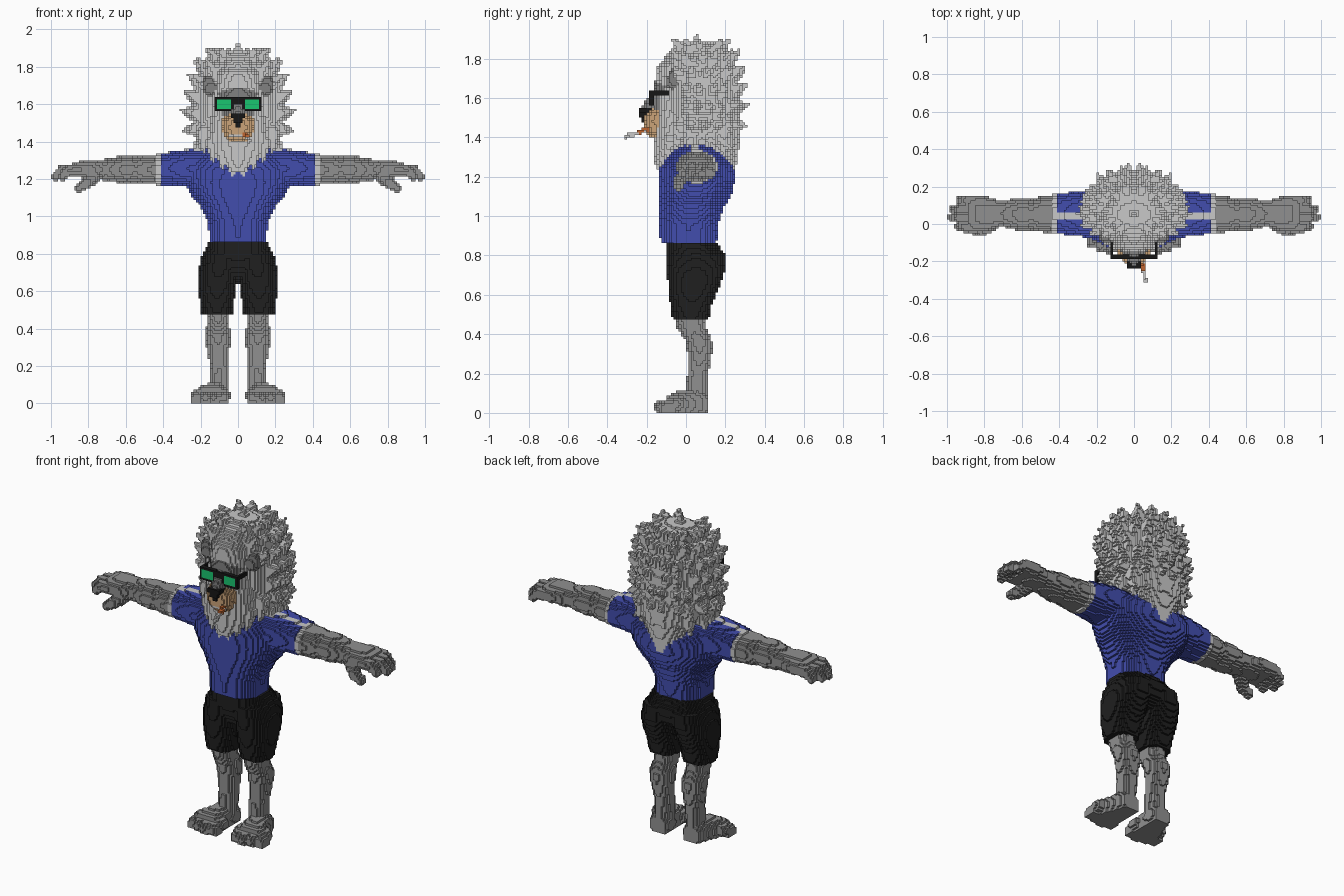
import bpy, math, random
from mathutils import Vector

random.seed(4)
H = 0.0125                       # edge length of one block
cells = {}                       # block index -> part name


def put(part, i, j, k, mirror):
    if k < 0:
        return
    cells[i, j, k] = part
    if mirror:
        cells[-1 - i, j, k] = part


def scan(lo, hi):
    r = [range(math.floor(a / H), math.ceil(b / H) + 1) for a, b in zip(lo, hi)]
    for i in r[0]:
        for j in r[1]:
            for k in r[2]:
                yield i, j, k, ((i + .5) * H, (j + .5) * H, (k + .5) * H)


def loft(part, axis, secs, mirror=True, power=2.0):
    """Stack of ellipses along an axis: (position, centre a, centre b, radius a, radius b)."""
    secs = sorted(secs)
    a, b = [n for n in range(3) if n != axis]
    lo, hi = [0] * 3, [0] * 3
    lo[axis], hi[axis] = secs[0][0], secs[-1][0]
    for n, c, r in ((a, 1, 3), (b, 2, 4)):
        lo[n] = min(s[c] - s[r] for s in secs)
        hi[n] = max(s[c] + s[r] for s in secs)
    for i, j, k, p in scan(lo, hi):
        t = p[axis]
        for s, e in zip(secs, secs[1:]):
            if s[0] <= t <= e[0]:
                f = (t - s[0]) / (e[0] - s[0])
                ca, cb, ra, rb = (s[n] + (e[n] - s[n]) * f for n in (1, 2, 3, 4))
                if abs((p[a] - ca) / ra) ** power + abs((p[b] - cb) / rb) ** power <= 1:
                    put(part, i, j, k, mirror)
                break


def tube(part, p, q, r0, r1, mirror=True):
    """Round tapered bar from p to q."""
    p, q = Vector(p), Vector(q)
    d, r = q - p, max(r0, r1)
    lo = [min(u, v) - r for u, v in zip(p, q)]
    hi = [max(u, v) + r for u, v in zip(p, q)]
    for i, j, k, c in scan(lo, hi):
        c = Vector(c)
        t = max(0, min(1, (c - p).dot(d) / d.length_squared))
        if (c - p - d * t).length <= r0 + (r1 - r0) * t:
            put(part, i, j, k, mirror)


def box(part, lo, hi, mirror=True):
    for i, j, k, c in scan(lo, hi):
        if all(l <= v <= h for l, v, h in zip(lo, c, hi)):
            put(part, i, j, k, mirror)


# Lower legs
loft("lower_legs", 2, [(.04, .11, .055, .055, .055), (.12, .105, .055, .05, .055),
     (.2, .1, .06, .05, .053), (.28, .105, .07, .06, .06), (.36, .108, .068, .07, .066),
     (.43, .107, .03, .058, .075), (.52, .11, .015, .06, .075)])
# Feet, splayed outward, with toes
loft("feet", 1, [(-.1, .15, .035, .09, .05), (-.05, .14, .04, .08, .066),
     (.02, .122, .045, .066, .07), (.08, .112, .045, .06, .065), (.112, .11, .04, .05, .05)], power=2.6)
for x, y in ((.08, -.12), (.13, -.13), (.178, -.12), (.222, -.1)):
    tube("feet", (x - .01, y + .06, .045), (x, y, .03), .034, .03)
    box("feet", (x - .025, y - .02, 0), (x + .025, y + .05, .03))

# Shorts: a leg on each side and the seat
loft("shorts", 2, [(.475, .112, .025, .082, .092), (.55, .113, .026, .092, .105),
     (.65, .11, .04, .106, .132), (.72, .102, .05, .108, .148), (.8, .09, .05, .1, .148)], power=2.4)
loft("shorts", 2, [(.68, 0, .04, .1, .1), (.74, 0, .05, .17, .14), (.8, 0, .05, .185, .152),
     (.863, 0, .025, .16, .13)], power=2.4)

# Shirt: chest and sleeves
loft("shirt", 2, [(.863, 0, .012, .155, .143), (.96, 0, .016, .157, .148), (1.05, 0, .03, .2, .166),
     (1.11, 0, .045, .25, .185), (1.18, 0, .055, .285, .195), (1.25, 0, .055, .3, .19),
     (1.31, 0, .05, .28, .16), (1.36, 0, .05, .2, .07)], power=2.2)
loft("shirt", 0, [(.15, .05, 1.26, .12, .1), (.26, .055, 1.26, .125, .1),
     (.35, .055, 1.258, .113, .09), (.4125, .055, 1.253, .108, .085)], power=2.3)
# Pale stripe on top of each shoulder, and cuffs
for (i, j, k), n in list(cells.items()):
    if n == "shirt" and .02 < (j + .5) * H < .065 and (k + .5) * H > 1.3 and abs((i + .5) * H) > .2:
        cells[i, j, k] = "shoulder_stripes"
loft("cuffs", 0, [(.4125, .055, 1.25, .106, .084), (.4375, .055, 1.25, .106, .084)])

# Arms
loft("arms", 0, [(.4375, .052, 1.25, .1, .08), (.5, .052, 1.25, .095, .08), (.545, .05, 1.25, .083, .072),
     (.6, .05, 1.252, .088, .077), (.66, .053, 1.25, .08, .068), (.72, .055, 1.248, .066, .055)])
# Hands: palm, curved fingers, thumb
loft("hands", 0, [(.7, .055, 1.247, .065, .054), (.77, .055, 1.25, .088, .05),
     (.84, .055, 1.252, .1, .045), (.89, .055, 1.247, .098, .036)], power=2.4)
for y, x in ((-.015, .945), (.033, .98), (.08, .972), (.125, .94)):
    tube("hands", (.86, y, 1.25), (x - .04, y, 1.245), .032, .029)
    tube("hands", (x - .04, y, 1.245), (x - .006, y, 1.215), .029, .023)
tube("hands", (.76, .0, 1.22), (.81, -.035, 1.175), .036, .03)
tube("hands", (.81, -.035, 1.175), (.85, -.035, 1.152), .03, .024)

# Mane: main mass, front with beard, back cape
loft("mane", 2, [(1.33, 0, .1, .15, .12), (1.43, 0, .08, .23, .18), (1.55, 0, .08, .25, .195),
     (1.7, 0, .075, .235, .19), (1.8, 0, .06, .19, .155), (1.86, 0, .055, .13, .1), (1.89, 0, .055, .07, .05)])
loft("mane", 2, [(1.24, 0, -.12, .04, .035), (1.31, 0, -.09, .11, .07), (1.4, 0, -.06, .17, .1),
     (1.52, 0, -.06, .15, .1), (1.67, 0, -.07, .125, .085), (1.76, 0, -.055, .12, .09),
     (1.85, 0, -.01, .09, .06)])
loft("mane", 2, [(1.17, 0, .225, .02, .025), (1.25, 0, .2, .09, .055), (1.36, 0, .17, .17, .1),
     (1.48, 0, .14, .2, .14)])
# Tufts in rings: (height, radius x, radius y, tufts per half, rise, first angle)
for z, rx, ry, n, rise, first in ((1.39, .2, .16, 6, -.05, -25), (1.47, .235, .18, 6, -.015, -20),
        (1.55, .245, .19, 7, .02, -30), (1.63, .235, .19, 6, .035, -32), (1.71, .22, .18, 7, .045, -40),
        (1.78, .185, .155, 6, .06, -60), (1.84, .12, .1, 5, .055, -80)):
    for s in range(n):
        a = math.radians(first + (90 - first) * (s + random.uniform(.3, .7)) / n)
        c, d = math.cos(a), math.sin(a)
        g = random.uniform(.042, .062)
        tube("mane", (c * rx * .95, .07 + d * ry * .95, z),
             (c * (rx + g), .07 + d * (ry + g), z + rise), .045, .008)
tube("mane", (0, .055, 1.86), (0, .055, 1.912), .05, .01)
# Beard and nape points
for x, y, z in ((.03, -.13, 1.215), (.085, -.125, 1.255), (.135, -.1, 1.29), (.185, -.05, 1.345)):
    tube("mane", (x, y + .02, z + .1), (x, y, z), .04, .008)
for x, z in ((.05, 1.2), (.11, 1.25), (.16, 1.31)):
    tube("mane", (x, .19, z + .12), (x, .225 - x * .2, z), .045, .01)

# Ears
tube("ears", (.145, -.06, 1.685), (.16, -.055, 1.72), .045, .034)

# Face and nose bridge
loft("face", 2, [(1.47, 0, -.11, .07, .07), (1.54, 0, -.11, .085, .075), (1.6, 0, -.1, .1, .075),
     (1.66, 0, -.09, .11, .075), (1.69, 0, -.09, .07, .07)])
tube("face", (0, -.15, 1.6), (0, -.185, 1.54), .04, .04)
# Muzzle with a mouth line, and nose
loft("muzzle", 2, [(1.395, 0, -.13, .045, .05), (1.43, 0, -.14, .075, .07), (1.48, 0, -.14, .09, .08),
     (1.52, 0, -.135, .082, .075), (1.55, 0, -.12, .06, .06)])
for (i, j, k), n in list(cells.items()):
    if n == "muzzle" and abs((k + .5) * H - 1.431) < H / 2 and abs((i + .5) * H) < .05:
        cells[i, j, k] = "teeth"
for w, z0, z1 in ((.0375, 1.525, 1.55), (.025, 1.5, 1.525), (.0125, 1.475, 1.5)):
    box("nose", (0, -.2375 + (1.55 - z1) * .2, z0), (w, -.17, z1))

# Sunglasses: frame, lenses, side arms
box("sunglasses_frame", (0, -.1875, 1.6), (.03, -.17, 1.6375))
box("sunglasses_frame", (.02, -.1875, 1.5625), (.125, -.162, 1.6375))
box("sunglasses_frame", (.1125, -.1875, 1.6125), (.125, -.0875, 1.6375))
box("lenses", (.0375, -.1875, 1.575), (.1125, -.162, 1.625))

# Cigarette with an orange filter
tube("cigarette", (.045, -.2, 1.437), (.06, -.305, 1.404), .011, .011, False)
tube("cigarette_filter", (.04, -.2, 1.44), (.05, -.235, 1.428), .013, .013, False)

COLOURS = {
    "pale grey": ((.58, .58, .58), "mane shoulder_stripes cuffs teeth cigarette"),
    "grey fur": ((.28, .28, .28), "lower_legs feet arms hands"),
    "dark grey fur": ((.22, .22, .22), "ears face"),
    "blue cloth": ((.055, .075, .42), "shirt"),
    "black cloth": ((.014, .014, .014), "shorts"),
    "black plastic": ((.008, .008, .008), "sunglasses_frame nose"),
    "green lens": ((.01, .56, .16), "lenses"),
    "tan": ((.6, .37, .19), "muzzle"),
    "orange": ((.52, .13, .03), "cigarette_filter"),
}
# Block sides: outward step and its four corners
SIDES = [((1, 0, 0), ((1, 0, 0), (1, 1, 0), (1, 1, 1), (1, 0, 1))),
         ((-1, 0, 0), ((0, 0, 0), (0, 0, 1), (0, 1, 1), (0, 1, 0))),
         ((0, 1, 0), ((0, 1, 0), (0, 1, 1), (1, 1, 1), (1, 1, 0))),
         ((0, -1, 0), ((0, 0, 0), (1, 0, 0), (1, 0, 1), (0, 0, 1))),
         ((0, 0, 1), ((0, 0, 1), (1, 0, 1), (1, 1, 1), (0, 1, 1))),
         ((0, 0, -1), ((0, 0, 0), (0, 1, 0), (1, 1, 0), (1, 0, 0)))]

# Skin the visible block sides of every part
for colour, (rgb, names) in COLOURS.items():
    mat = bpy.data.materials.new(colour)
    mat.diffuse_color = (*rgb, 1)
    for name in names.split():
        index, faces = {}, []
        for (i, j, k), part in cells.items():
            if part != name:
                continue
            for (a, b, c), quad in SIDES:
                if (i + a, j + b, k + c) not in cells:
                    faces.append([index.setdefault((i + u, j + v, k + w), len(index)) for u, v, w in quad])
        mesh = bpy.data.meshes.new(name)
        mesh.from_pydata([(x * H, y * H, z * H) for x, y, z in index], [], faces)
        mesh.materials.append(mat)
        bpy.context.collection.objects.link(bpy.data.objects.new(name, mesh))
